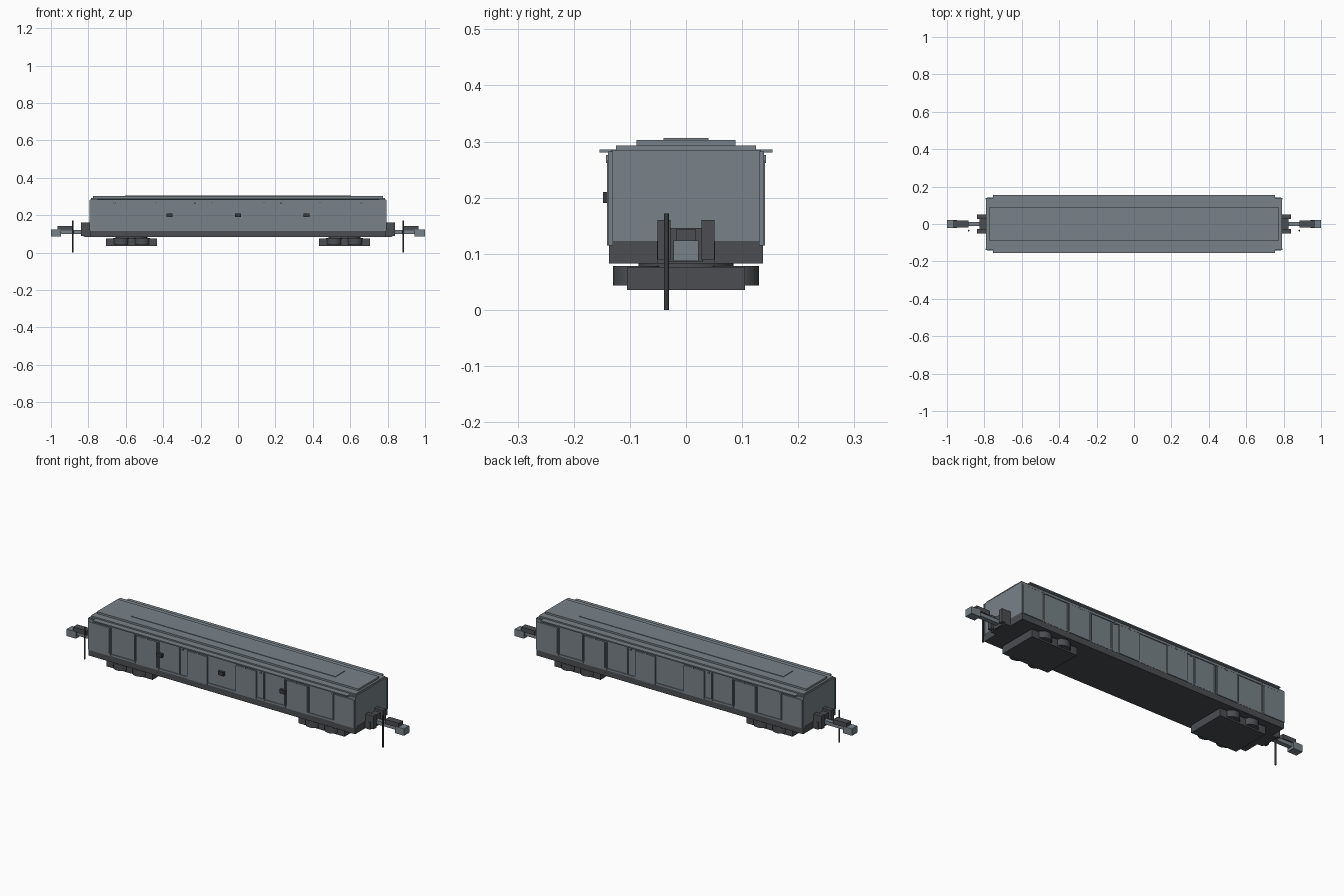
import bpy, math

if "Cube" in bpy.data.objects:
    bpy.data.objects.remove(bpy.data.objects["Cube"])

def material(name, rgb):
    m = bpy.data.materials.new(name)
    m.diffuse_color = (*rgb, 1)
    m.use_nodes = True
    m.node_tree.nodes["Principled BSDF"].inputs["Base Color"].default_value = m.diffuse_color
    return m

GREY = material("blue grey", (0.19, 0.225, 0.25))
DARK = material("dark grey", (0.07, 0.076, 0.082))
BLACK = material("charcoal", (0.04, 0.043, 0.047))

def box(name, x, y, z, mat):
    """Box given by its (min, max) range on each axis."""
    bpy.ops.mesh.primitive_cube_add(size=1, location=[sum(r) / 2 for r in (x, y, z)])
    o = bpy.context.object
    o.name = name
    o.scale = [r[1] - r[0] for r in (x, y, z)]
    bpy.ops.object.transform_apply(location=False, rotation=False, scale=True)
    o.data.materials.append(mat)
    return o

def span(s, a, b):
    return tuple(sorted((s * a, s * b)))

def cylinder(name, r, x, y, z, mat, sides=24):
    bpy.ops.mesh.primitive_cylinder_add(vertices=sides, radius=r, depth=z[1] - z[0],
                                        location=(x, y, sum(z) / 2))
    o = bpy.context.object
    o.name = name
    o.data.materials.append(mat)
    bpy.ops.object.shade_smooth_by_angle(angle=math.radians(40))
    return o

# Car body and underframe
box("body", (-0.78, 0.78), (-0.134, 0.134), (0.12, 0.285), GREY)
box("underframe", (-0.79, 0.79), (-0.137, 0.137), (0.083, 0.123), DARK)

# Stepped roof
box("roof_lower", (-0.785, 0.785), (-0.125, 0.125), (0.285, 0.293), GREY)
box("roof_upper", (-0.775, 0.775), (-0.088, 0.088), (0.293, 0.303), GREY)
box("roof_walk", (-0.605, 0.605), (-0.04, 0.04), (0.303, 0.306), GREY)

# Side walls: eaves, door rails, raised panels and thin ribs
for side, tag in ((-1, "front"), (1, "back")):
    box(f"eave_{tag}", (-0.755, 0.755), span(side, 0.12, 0.154), (0.28, 0.286), GREY)
    box(f"door_rail_{tag}", (-0.77, 0.77), span(side, 0.13, 0.139), (0.268, 0.28), GREY)
    box(f"sill_{tag}", (-0.785, 0.785), span(side, 0.13, 0.138), (0.115, 0.125), GREY)
    for end in (-1, 1):
        for a, b in ((0.667, 0.787), (0.385, 0.507), (0.085, 0.205)):
            box(f"side_panel_{tag}", span(end, a, b), span(side, 0.13, 0.141),
                (0.115, 0.266), GREY)
        for x in (0.25, 0.375, 0.515, 0.66):
            box(f"side_rib_{tag}", span(end, x - 0.003, x + 0.003), span(side, 0.13, 0.14),
                (0.118, 0.266), GREY)
        for x in (0.14, 0.23, 0.44, 0.66):
            box(f"rail_hanger_{tag}", span(end, x - 0.005, x + 0.005),
                span(side, 0.135, 0.143), (0.262, 0.276), GREY)

# Door latches, front side only
for x in (-0.365, 0, 0.365):
    box("door_latch", (x - 0.016, x + 0.016), (-0.148, -0.132), (0.19, 0.21), BLACK)

for s in (-1, 1):
    # End wall, buffers and coupler
    box("end_wall", span(s, 0.775, 0.79), (-0.134, 0.134), (0.12, 0.285), GREY)
    for t in (-1, 1):
        box("end_post", span(s, 0.765, 0.793), span(t, 0.13, 0.139), (0.115, 0.282), GREY)
        box("buffer", span(s, 0.785, 0.84), span(t, 0.028, 0.051), (0.09, 0.16), DARK)
    box("buffer_beam", span(s, 0.785, 0.82), (-0.052, 0.052), (0.083, 0.123), DARK)
    box("coupler_pocket", span(s, 0.785, 0.825), (-0.03, 0.03), (0.085, 0.146), DARK)
    box("coupler_bar", span(s, 0.8, 0.955), (-0.012, 0.012), (0.1, 0.12), GREY)
    box("coupler_head", span(s, 0.945, 1.0), (-0.022, 0.022), (0.087, 0.124), GREY)
    box("coupler_block", span(s, 0.885, 0.965), (-0.018, 0.018), (0.119, 0.143), DARK)
    cylinder("brake_pin", 0.0045, s * 0.884, -0.035, (0, 0.172), BLACK, 12)

    # Bogie with four round side bosses
    c = s * 0.569
    box("bogie_frame", (c - 0.136, c + 0.136), (-0.105, 0.105), (0.035, 0.076), DARK)
    cylinder("bogie_pivot", 0.085, c, 0, (0.07, 0.084), DARK)
    for dx in (-0.056, 0.056):
        for t in (-1, 1):
            cylinder("bogie_boss", 0.042, c + dx, t * 0.088, (0.043, 0.078), DARK)
